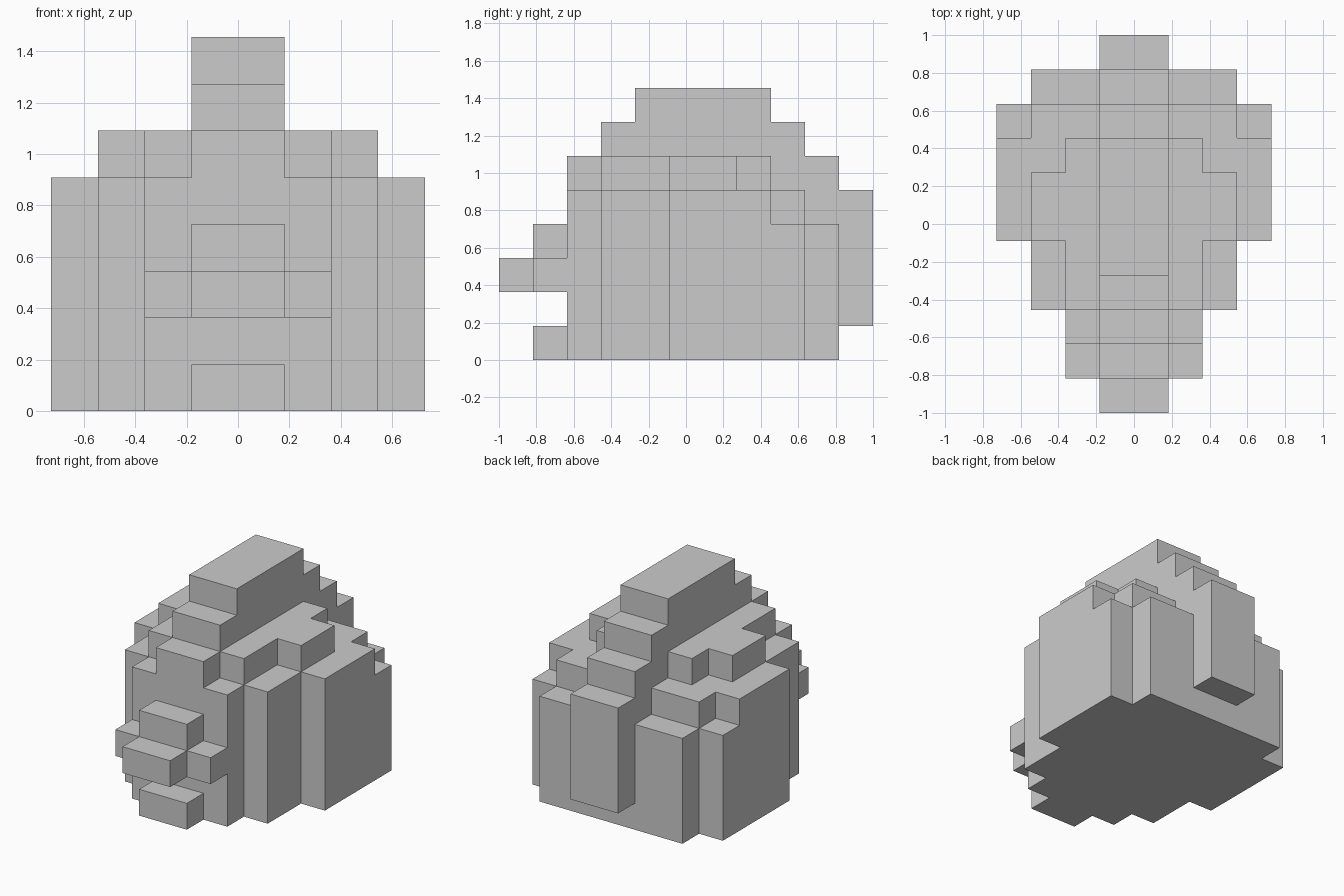
import bpy, bmesh

if "Cube" in bpy.data.objects:
    bpy.data.objects.remove(bpy.data.objects["Cube"])

U = 2 / 11  # one block

# Each part: blocks as (half width in x, y start, y end, z start, z end), in block units,
# symmetric about x = 0, with y counted from the front tip.
PARTS = {
    # stepped main mass, lower ledge at the back
    "body": [(2, 2, 10, 0, 4), (2, 2, 9, 0, 5), (3, 3, 10, 0, 4), (3, 3, 9, 0, 5)],
    # outermost side slabs
    "side_panels": [(4, 5, 9, 0, 4), (4, 5, 8, 0, 5)],
    # raised step either side of the crest
    "shoulders": [(2, 3, 8, 5, 6), (3, 5, 7, 5, 6)],
    # central ridge rising in steps
    "crest": [(1, 2, 10, 4, 6), (1, 3, 9, 6, 7), (1, 4, 8, 7, 8)],
    # hanging slab at the back
    "back_fin": [(1, 10, 11, 1, 5)],
    # protruding front pieces
    "snout": [(2, 1, 2, 2, 3), (1, 1, 2, 3, 4), (1, 0, 1, 2, 3)],
    "chin": [(1, 1, 2, 0, 1)],
}


def block_cells(w, y0, y1, z0, z1):
    return {(x, y, z) for x in range(-w, w) for y in range(y0, y1) for z in range(z0, z1)}


# Give every cell to the first part that claims it
owned, filled = {}, set()
for name, blocks in PARTS.items():
    cells = set().union(*(block_cells(*b) for b in blocks)) - filled
    owned[name] = cells
    filled |= cells


def build_part(name, cells):
    """Skin only the exposed sides of the cells, then merge coplanar faces."""
    bm = bmesh.new()
    for cell in sorted(cells):
        for axis in range(3):
            b, c = (axis + 1) % 3, (axis + 2) % 3
            for side in (0, 1):
                neighbour = list(cell)
                neighbour[axis] += 2 * side - 1
                if tuple(neighbour) in filled:
                    continue
                verts = []
                for i, j in ((0, 0), (1, 0), (1, 1), (0, 1)):
                    p = list(cell)
                    p[axis] += side
                    p[b] += i
                    p[c] += j
                    verts.append(bm.verts.new((p[0] * U, p[1] * U - 1, p[2] * U)))
                bm.faces.new(verts if side else verts[::-1])
    bmesh.ops.remove_doubles(bm, verts=bm.verts, dist=0.001)
    bmesh.ops.dissolve_limit(bm, angle_limit=0.02, verts=bm.verts, edges=bm.edges)
    mesh = bpy.data.meshes.new(name)
    bm.to_mesh(mesh)
    bm.free()
    bpy.context.collection.objects.link(bpy.data.objects.new(name, mesh))


for name, cells in owned.items():
    build_part(name, cells)
